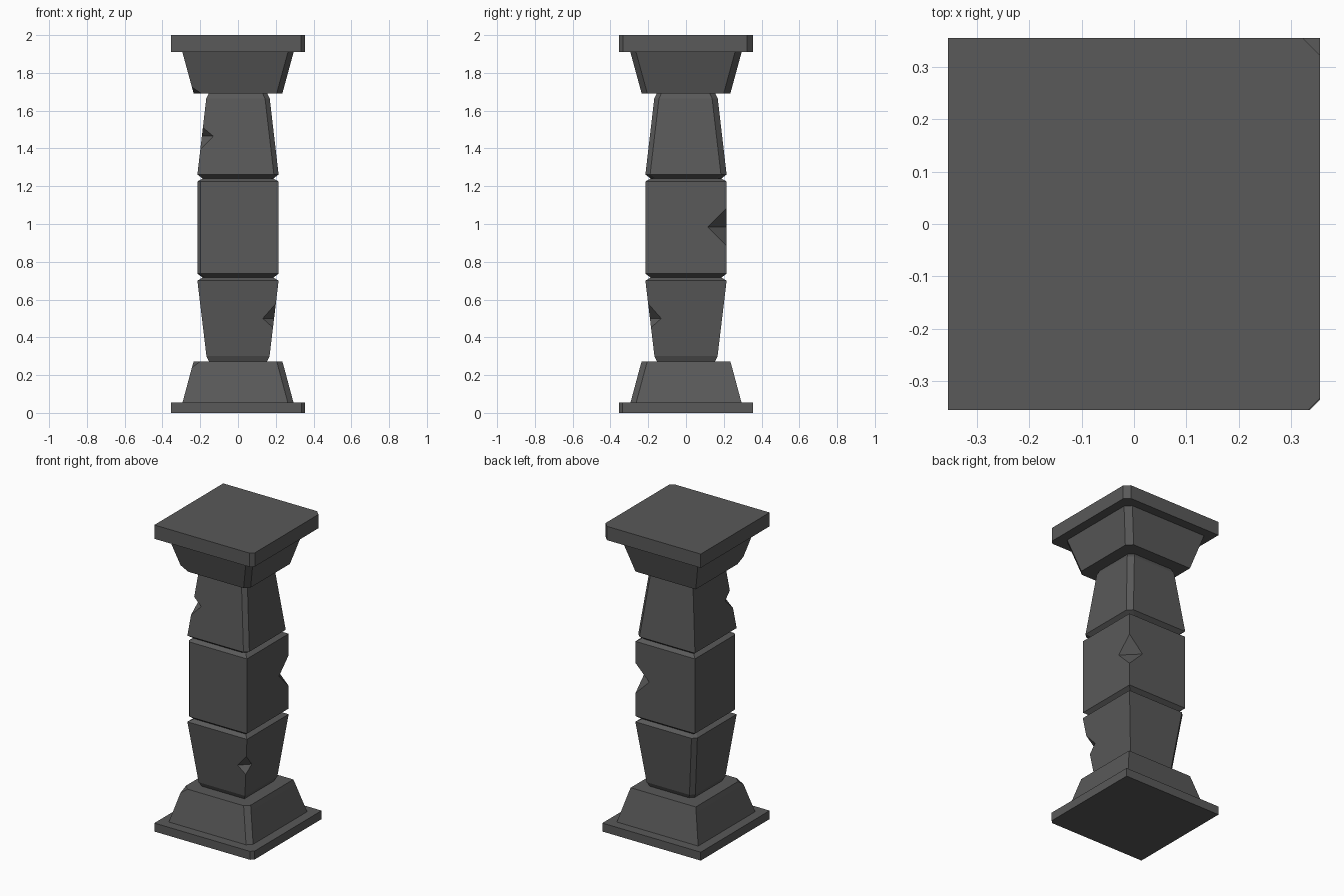
import bpy, bmesh
from mathutils import Vector

if "Cube" in bpy.data.objects:
    bpy.data.objects.remove(bpy.data.objects["Cube"])

stone = bpy.data.materials.new("dark grey stone")
stone.use_nodes = True
grey = (0.1, 0.1, 0.1, 1)
stone.diffuse_color = grey
stone.node_tree.nodes["Principled BSDF"].inputs["Base Color"].default_value = grey

# Corner signs, in the order used for chamfers: front left, back left, back right, front right
CORNERS = ((1, -1), (1, 1), (-1, 1), (-1, -1))
SHARP = (0, 0, 0, 0)


def hull_object(name, points):
    """Convex faceted solid through the given points."""
    bm = bmesh.new()
    for p in points:
        bm.verts.new(p)
    bmesh.ops.remove_doubles(bm, verts=bm.verts, dist=0.0005)
    bmesh.ops.convex_hull(bm, input=bm.verts)
    bmesh.ops.dissolve_limit(bm, angle_limit=0.01, verts=bm.verts, edges=bm.edges)
    bmesh.ops.recalc_face_normals(bm, faces=bm.faces)
    mesh = bpy.data.meshes.new(name)
    bm.to_mesh(mesh)
    bm.free()
    mesh.materials.append(stone)
    obj = bpy.data.objects.new(name, mesh)
    bpy.context.collection.objects.link(obj)
    return obj


def block(name, *levels):
    """Square block from levels of (height, half width, corner chamfers)."""
    points = []
    for z, half, chamfers in levels:
        for (sx, sy), c in zip(CORNERS, chamfers):
            points.append((sx * (half - c), sy * half, z))
            points.append((sx * half, sy * (half - c), z))
    return hull_object(name, points)


def notch(obj, corner, z, half, reach, height):
    """Cut a V-shaped chip into one vertical edge of a block."""
    sx, sy = CORNERS[corner]
    out, along = Vector((sx, sy, 0)), Vector((sx, -sy, 0))
    inner = out * (half - reach / 2)
    points = []
    for side in (-0.3, 0.3):
        for step, rise in ((0, 0), (1, height * 2), (1, -height * 2)):
            points.append(inner + out * reach * step + along * side + Vector((0, 0, z + rise)))
    cutter = hull_object("chip_cutter", points)
    cutter.hide_render = True
    mod = obj.modifiers.new("chip", "BOOLEAN")
    mod.operation = "DIFFERENCE"
    mod.solver = "EXACT"
    mod.object = cutter
    bpy.context.view_layer.objects.active = obj
    bpy.ops.object.modifier_apply(modifier=mod.name)
    bpy.data.objects.remove(cutter)


# Base: slab and sloped foot with a chipped top corner
edge = (0.02, 0, 0, 0)
block("plinth_slab", (0, 0.355, edge), (0.055, 0.355, edge))
block("base_foot", (0.05, 0.295, (0.03, 0, 0, 0)), (0.24, 0.244, (0.03, 0, 0, 0)),
      (0.272, 0.235, (0.03, 0, 0, 0.035)))

# Shaft: three blocks meeting in V grooves
worn = (0, 0, 0.025, 0)
lower = block("lower_shaft", (0.27, 0.152, worn), (0.3, 0.167, worn),
              (0.7, 0.215, worn), (0.716, 0.187, worn))
notch(lower, 0, 0.5, 0.191, 0.06, 0.06)

worn = (0, 0, 0, 0.016)
middle = block("middle_shaft", (0.716, 0.187, worn), (0.737, 0.215, worn),
               (1.225, 0.215, worn), (1.241, 0.187, worn))
notch(middle, 1, 0.985, 0.215, 0.1, 0.1)

worn = (0.025, 0.03, 0, 0)
upper = block("upper_shaft", (1.241, 0.187, worn), (1.262, 0.215, worn),
              (1.665, 0.168, worn), (1.692, 0.155, worn))
notch(upper, 3, 1.465, 0.191, 0.06, 0.055)

# Capital: flared block with a chipped lower corner, and top slab
worn = (0.03, 0.035, 0, 0)
block("capital_flare", (1.692, 0.235, (0.03, 0.035, 0, 0.04)), (1.725, 0.244, worn),
      (1.912, 0.295, worn))
edge = (0.022, 0.033, 0, 0)
block("capital_slab", (1.91, 0.355, edge), (2, 0.355, edge))
